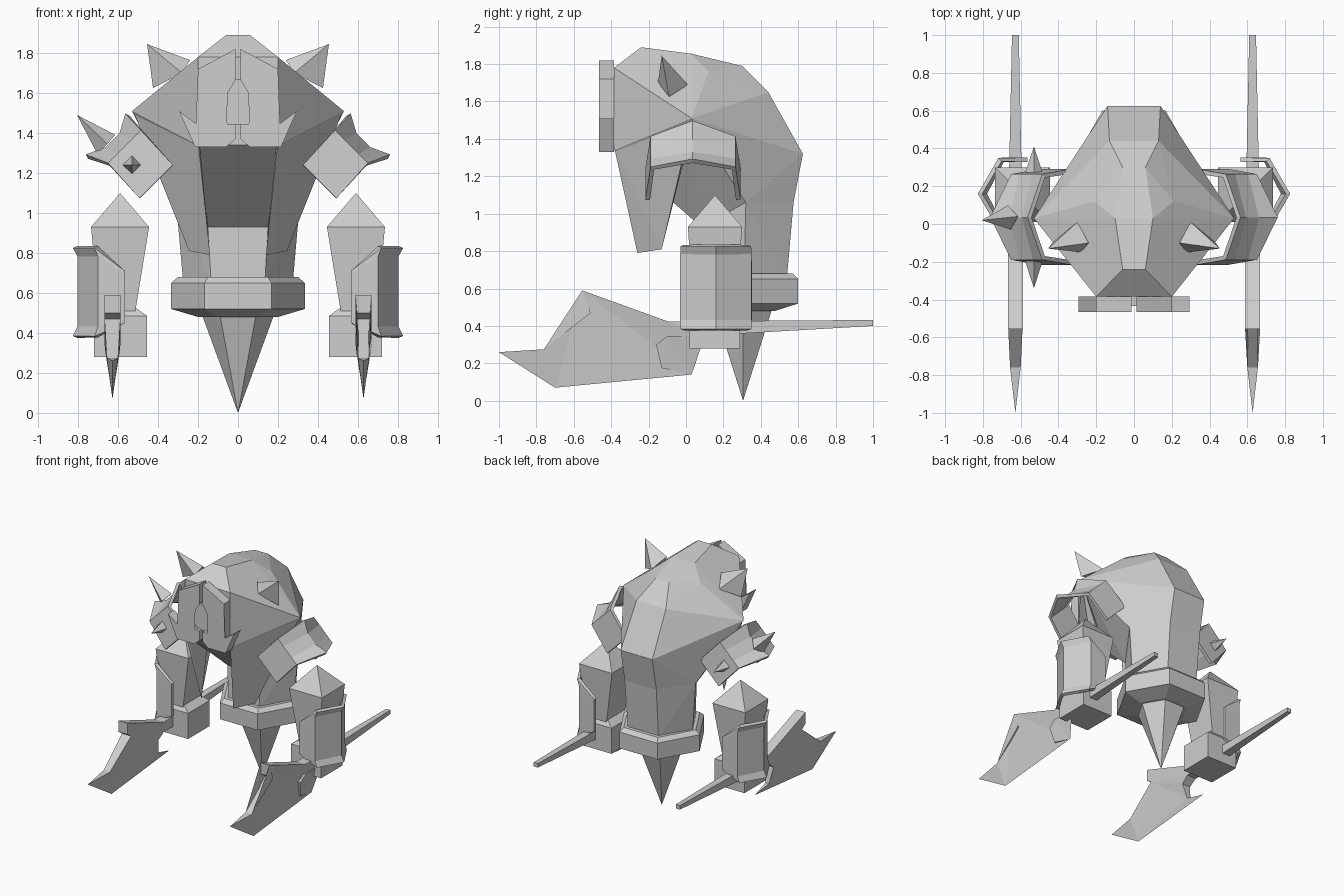
import bpy, bmesh, math
from mathutils import Vector

cube = bpy.data.objects.get("Cube")
if cube:
    bpy.data.objects.remove(cube, do_unlink=True)

grey = bpy.data.materials.new("light grey")
GREY = (0.62, 0.62, 0.62, 1)
grey.diffuse_color = GREY
grey.use_nodes = True
grey.node_tree.nodes["Principled BSDF"].inputs["Base Color"].default_value = GREY


def finish(name, bm):
    bmesh.ops.recalc_face_normals(bm, faces=bm.faces)
    mesh = bpy.data.meshes.new(name)
    bm.to_mesh(mesh)
    bm.free()
    mesh.materials.append(grey)
    obj = bpy.data.objects.new(name, mesh)
    bpy.context.collection.objects.link(obj)
    return obj


def hull(name, points, both=False, s=1):
    """Faceted convex solid around the points; both adds their mirror images."""
    bm = bmesh.new()
    for x, y, z in points:
        bm.verts.new((s * x, y, z))
        if both:
            bm.verts.new((-s * x, y, z))
    res = bmesh.ops.convex_hull(bm, input=bm.verts[:])
    loose = [v for v in res["geom_interior"] if isinstance(v, bmesh.types.BMVert)]
    bmesh.ops.delete(bm, geom=loose, context='VERTS')
    bmesh.ops.dissolve_limit(bm, angle_limit=math.radians(1.5),
                             verts=bm.verts[:], edges=bm.edges[:])
    return finish(name, bm)


def slab(name, rim):
    """Solid between two matching outlines given as pairs of points."""
    bm = bmesh.new()
    a = [bm.verts.new(p) for p, q in rim]
    b = [bm.verts.new(q) for p, q in rim]
    caps = [bm.faces.new(a), bm.faces.new(b[::-1])]
    for i in range(len(a)):
        j = (i + 1) % len(a)
        bm.faces.new((a[i], b[i], b[j], a[j]))
    bmesh.ops.triangulate(bm, faces=caps)
    bmesh.ops.remove_doubles(bm, verts=bm.verts[:], dist=0.0005)
    return finish(name, bm)


def shell(name, rows, s):
    """Bent armour plate from rows of points, given thickness."""
    bm = bmesh.new()
    g = [[bm.verts.new((s * x, y, z)) for x, y, z in row] for row in rows]
    for r0, r1 in zip(g, g[1:]):
        for i in range(len(r0) - 1):
            bm.faces.new((r0[i], r0[i + 1], r1[i + 1], r1[i]))
    obj = finish(name, bm)
    mod = obj.modifiers.new("thickness", 'SOLIDIFY')
    mod.thickness = 0.025
    mod.offset = 0


def spike(name, base, tip, radius):
    base, tip = Vector(base), Vector(tip)
    axis = (tip - base).normalized()
    u = axis.cross(Vector((0, 0, 1))).normalized() * radius
    w = axis.cross(u)
    hull(name, [base + u, base - u, base + w, base - w, tip])


def hexagon(cx, cy, rx, ry, z):
    return [(cx + rx * a, cy + ry * b, z) for a, b in
            ((1, 0), (.5, 1), (-.5, 1), (-1, 0), (-.5, -1), (.5, -1))]


# Hunched torso and the column below it
hull("torso", [(.06, -.24, 1.89), (.2, -.385, 1.78), (.2, -.385, 1.34),
               (.21, .12, 1.76), (.53, .03, 1.51), (.1, .03, 1.855),
               (.06, .3, 1.79), (.13, .44, 1.65), (.14, .625, 1.32),
               (.31, .32, 1.06), (.14, .575, 1.06), (.15, .08, .93)], both=True)
hull("waist_column", [(.15, .08, .93), (.31, .32, 1.06), (.14, .575, 1.06),
                      (.135, .07, .66), (.275, .31, .66), (.135, .54, .66)], both=True)

# Hexagonal collar with the pointed foot
hull("waist_collar", hexagon(0, .305, .3, .265, .68) + hexagon(0, .305, .335, .295, .65)
     + hexagon(0, .305, .335, .295, .52) + hexagon(0, .305, .2, .17, .48))
hull("foot_spike", hexagon(0, .305, .18, .155, .49) + [(0, .305, 0)])

# Recessed disc in the face
disc = [(.125 * math.cos(math.radians(22.5 + 45 * i)),
         1.555 + .125 * math.sin(math.radians(22.5 + 45 * i))) for i in range(8)]
slab("face_disc", [((x, -.435, z), (x, -.38, z)) for x, z in disc])

FACE = [(.013, 1.82), (.2, 1.72), (.2, 1.44), (.295, 1.51), (.215, 1.33), (.06, 1.33),
        (.013, 1.37), (.013, 1.445), (.05, 1.445), (.11, 1.51), (.11, 1.6),
        (.05, 1.665), (.013, 1.665)]

# Blade outline: y, z, half thickness
BLADE = [(.1, .425, .04), (-.1, .425, .04), (-.555, .59, .04), (-.555, .5, .04),
         (-.51, .47, .04), (-.76, .275, .028), (-1, .26, 0), (-.7, .07, 0),
         (.03, .14, 0), (-.13, .175, .015), (-.16, .3, .035), (-.1, .345, .04),
         (.1, .345, .04)]

for side, s in (("left", 1), ("right", -1)):
    # Half of the face plate with its lower barb
    slab(side + "_face_plate", [((s * x, -.465, z), (s * x, -.385, z)) for x, z in FACE])

    # Front chest flap hanging from the torso
    hull(side + "_chest_flap", [(.2, -.385, 1.36), (.14, -.26, .79), (.245, -.13, .81),
                                (.52, .03, 1.5), (.2, -.1, 1.15), (.36, -.02, 1.25),
                                (.19, -.36, 1.33)], s=s)

    # Horn on the head
    hull(side + "_horn", [(.455, -.13, 1.845), (.24, -.1, 1.765), (.425, -.09, 1.625),
                          (.3, .01, 1.69), (.28, -.15, 1.7)], s=s)

    # Shoulder guard: bent band tilted outward with flared ends
    rows = []
    for v_in, v_out, ridge in ((0, 0, .34), (.07, .09, .29), (.17, .19, .29), (.235, .29, .335)):
        section = ((0, -.205, v_in), (.23, -.18, v_in), (ridge, .035, v_out),
                   (.23, .255, v_in), (0, .28, v_in))
        rows.append([(.325 + .67 * u + .71 * v, y, 1.24 + .74 * u - .71 * v)
                     for u, y, v in section])
    shell(side + "_shoulder_guard", rows, s)

    # Arm: pyramid elbow, tapered forearm, fist block
    hull(side + "_forearm", [(x, y, .93) for x in (.445, .735) for y in (.01, .3)]
         + [(x, y, .5) for x in (.515, .695) for y in (.04, .27)] + [(.59, .155, 1.1)], s=s)
    hull(side + "_fist", [(x, y, z) for x in (.455, .72) for y in (.02, .29) for z in (.28, .485)]
         + [(x, y, .525) for x in (.51, .69) for y in (.05, .26)], s=s)

    # Forearm guard: bent band with flared ends and angled leaves
    rows = []
    for z, leaf, ridge, edge in ((.83, .71, .815, .71), (.785, .69, .79, .695),
                                 (.43, .47, .79, .695), (.38, .45, .815, .71)):
        rows.append([(.565, -.02, leaf), (edge, -.02, z), (ridge, .16, z),
                     (edge, .34, z), (.565, .34, leaf)])
    shell(side + "_forearm_guard", rows, s)

    # Bladed weapon with a long rear shaft
    c = .628
    slab(side + "_blade", [((s * (c - t), y, z), (s * (c + t), y, z)) for y, z, t in BLADE])
    hull(side + "_weapon_shaft", [(c + k * t, y, z) for y, t, zs in
                                  ((.05, .038, (.345, .425)), (.35, .034, (.37, .43)),
                                   (1, .018, (.4, .432)))
                                  for z in zs for k in (-1, 1)], s=s)

# Spikes on the right shoulder guard only
spike("shoulder_front_spike", (-.53, -.185, 1.24), (-.53, -.34, 1.24), .05)
spike("shoulder_rear_spike", (-.53, .26, 1.24), (-.53, .41, 1.24), .05)
spike("shoulder_outer_spike", (-.66, .035, 1.345), (-.805, .02, 1.49), .065)
